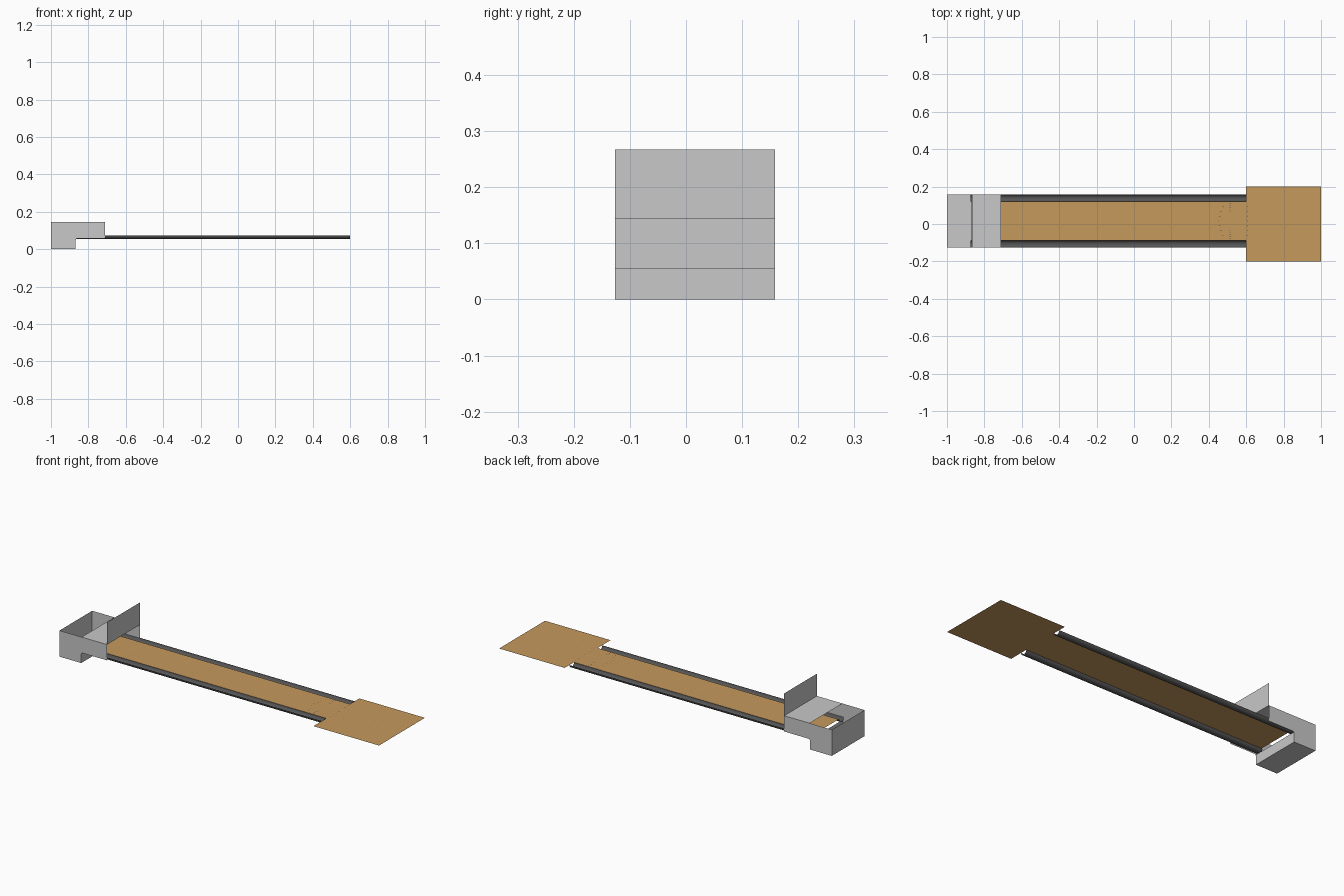
import bpy, bmesh, math

if "Cube" in bpy.data.objects:
    bpy.data.objects.remove(bpy.data.objects["Cube"])


def material(name, rgb):
    m = bpy.data.materials.new(name)
    m.diffuse_color = (*rgb, 1)
    m.use_nodes = True
    m.node_tree.nodes["Principled BSDF"].inputs["Base Color"].default_value = m.diffuse_color
    return m


GREY = material("light grey", (0.58, 0.58, 0.58))
DARK = material("dark gutter grey", (0.09, 0.09, 0.09))
WOOD = material("light wood", (0.63, 0.36, 0.125))
WOOD2 = material("deeper wood", (0.51, 0.285, 0.095))
MARK = material("dark marking", (0.08, 0.07, 0.07))

MID = 0.016          # centre line of the lane in y
TOP = 0.073          # playing surface height
HALF = 0.103         # half width of the lane
OUT = 0.1425         # half width including gutters


def finish(name, bm, mats, recalc=False):
    if recalc:
        bmesh.ops.recalc_face_normals(bm, faces=bm.faces)
    me = bpy.data.meshes.new(name)
    bm.to_mesh(me)
    bm.free()
    for m in mats:
        me.materials.append(m)
    ob = bpy.data.objects.new(name, me)
    bpy.context.collection.objects.link(ob)
    return ob


def face(bm, pts):
    return bm.faces.new([bm.verts.new(p) for p in pts])


def boards(name, x0, x1, y0, y1, count):
    """Flat floor made of narrow boards running along x."""
    bm = bmesh.new()
    w = (y1 - y0) / count
    for i in range(count):
        a, b = y0 + i * w, y0 + (i + 1) * w
        f = face(bm, [(x0, a, TOP), (x1, a, TOP), (x1, b, TOP), (x0, b, TOP)])
        f.material_index = i % 2
    finish(name, bm, [WOOD, WOOD2])


boards("lane", -0.87, 0.6, MID - HALF, MID + HALF, 39)
boards("approach", 0.6, 1.0, -0.2, 0.2, 75)

# Half-round gutters on both sides
for side, label in ((-1, "front_gutter"), (1, "back_gutter")):
    bm = bmesh.new()
    cy, r = MID + side * (HALF + OUT) / 2, (OUT - HALF) / 2
    rows = []
    for i in range(17):
        t = math.pi + math.pi * i / 16
        y, z = cy + r * math.cos(t), TOP + 0.0185 * math.sin(t)
        rows.append([bm.verts.new((x, y, z)) for x in (-0.875, 0.6)])
    for (a, b), (c, d) in zip(rows, rows[1:]):
        f = bm.faces.new((a, b, d, c))
        f.smooth = True
    finish(label, bm, [DARK])

# End housing: stepped side walls with a rounded inner corner
Y0, Y1 = MID - OUT, MID + OUT
BACK, STEP, MOUTH = -1.0, -0.868, -0.71
ROOF, LIP = 0.144, 0.057
fillet = [(STEP + 0.01 - 0.01 * math.cos(t), LIP - 0.01 + 0.01 * math.sin(t))
          for t in (math.pi / 2 * i / 4 for i in range(5))]
outline = [(BACK, 0), (STEP, 0)] + fillet + [(MOUTH, LIP), (MOUTH, ROOF), (BACK, ROOF)]
for y, label in ((Y0, "housing_front_wall"), (Y1, "housing_back_wall")):
    bm = bmesh.new()
    pts = outline if y == Y0 else outline[::-1]
    face(bm, [(x, y, z) for x, z in pts])
    finish(label, bm, [GREY])


def sheet(name, a, b):
    """Rectangular sheet spanning the housing width between two (x, z) points."""
    bm = bmesh.new()
    face(bm, [(a[0], Y0, a[1]), (b[0], Y0, b[1]), (b[0], Y1, b[1]), (a[0], Y1, a[1])])
    finish(name, bm, [GREY])


sheet("housing_end_wall", (BACK, ROOF), (BACK, 0))
sheet("pit_floor", (BACK, 0), (STEP, 0))
sheet("pit_step_wall", (STEP, 0), (STEP, LIP - 0.002))
sheet("housing_roof", (-0.865, ROOF), (MOUTH, ROOF))
sheet("sign_panel", (MOUTH, ROOF), (MOUTH, 0.267))

# Painted aiming marks: arrows, lane dots and foul line dots
Z = TOP + 0.001
bm = bmesh.new()
for i in range(-3, 4):
    x, y = 0.45 + 0.008 * abs(i), MID + i * 0.026
    face(bm, [(x - 0.006, y, Z), (x + 0.004, y - 0.002, Z), (x + 0.004, y + 0.002, Z)])
finish("aiming_arrows", bm, [MARK])


def dots(name, places):
    bm = bmesh.new()
    for x, y in places:
        face(bm, [(x + 0.0025 * math.cos(math.tau * k / 8),
                   y + 0.0025 * math.sin(math.tau * k / 8), Z) for k in range(8)])
    finish(name, bm, [MARK])


dots("lane_dots", [(0.514, MID + s * (0.052 + 0.0105 * k)) for s in (-1, 1) for k in range(5)])
dots("foul_line_dots", [(0.606, MID + i * 0.026) for i in range(-3, 4)])
